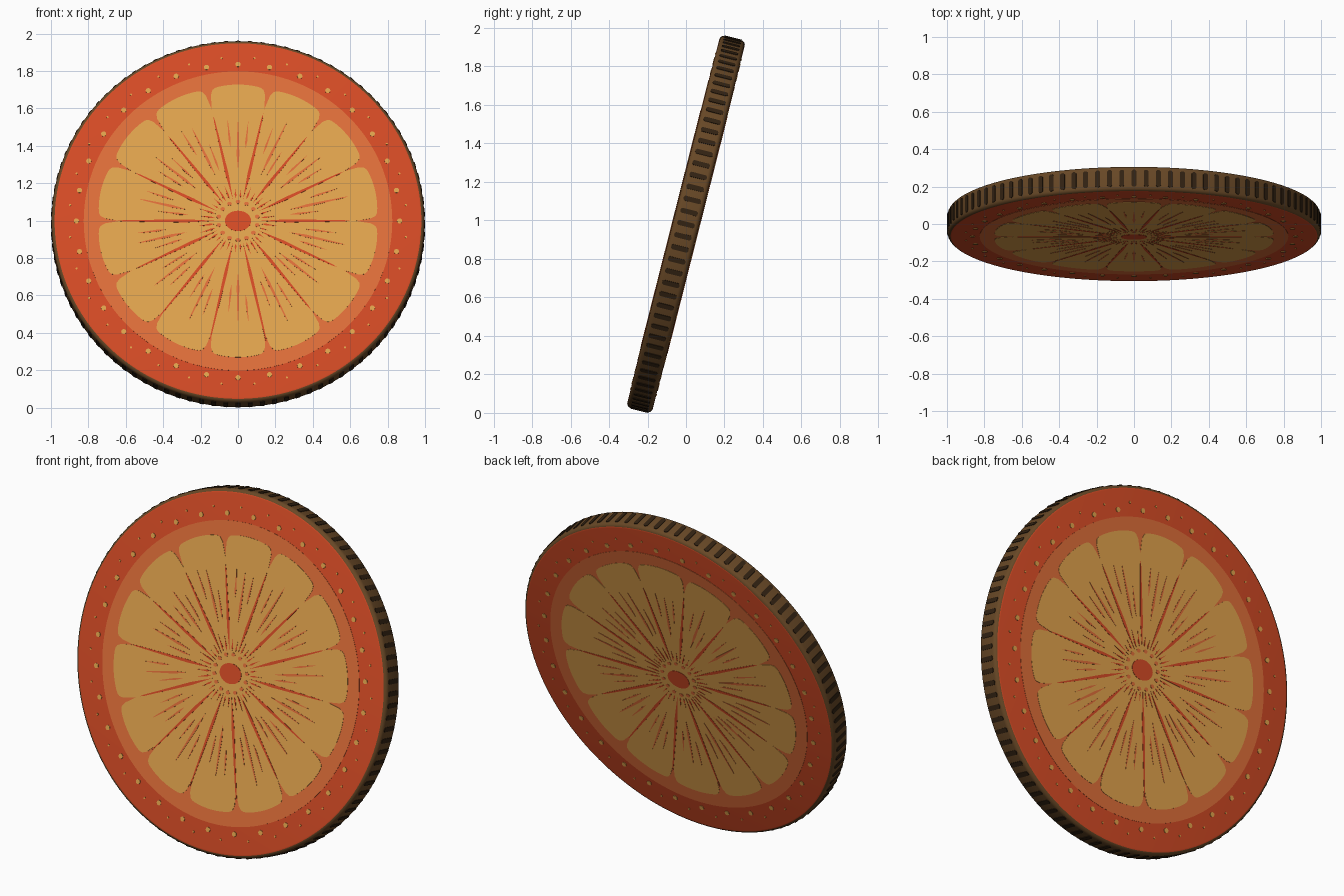
import bpy, bmesh, math, random
from mathutils import Matrix, Vector

if "Cube" in bpy.data.objects:
    bpy.data.objects.remove(bpy.data.objects["Cube"])

random.seed(4)
TAU = 2 * math.pi
SEG = 14            # fruit segments
H = 0.068           # half thickness of the disc
TILT = 0.248        # backward lean


def material(name, rgb):
    m = bpy.data.materials.new(name)
    lin = [(c / 255 / 12.92) if c < 10 else ((c / 255 + 0.055) / 1.055) ** 2.4 for c in rgb]
    m.diffuse_color = (*lin, 1)
    m.use_nodes = True
    m.node_tree.nodes["Principled BSDF"].inputs["Base Color"].default_value = m.diffuse_color
    return m


RIND = material("red orange rind", (213, 75, 37))
PITH = material("soft orange pith", (223, 110, 57))
PULP = material("golden pulp", (225, 163, 77))
BROWN = material("brown rim", (104, 72, 38))
DARK = material("dark brown grooves", (50, 34, 18))

LEAN = Matrix.Rotation(math.pi / 2 - TILT, 4, 'X')
BACK = Matrix.Rotation(math.pi, 4, 'Y')
parts = []


def finish(name, bm, mats):
    bm.transform(LEAN)
    bmesh.ops.recalc_face_normals(bm, faces=bm.faces[:])
    me = bpy.data.meshes.new(name)
    bm.to_mesh(me)
    bm.free()
    for m in mats:
        me.materials.append(m)
    ob = bpy.data.objects.new(name, me)
    bpy.context.collection.objects.link(ob)
    parts.append(ob)
    return ob


def prism(bm, outline, z0, z1, mat=Matrix()):
    """Closed plate: star-shaped outline with a fan on top and a side wall."""
    n = len(outline)
    c = Vector((sum(p[0] for p in outline) / n, sum(p[1] for p in outline) / n, 0))
    rings = [[bm.verts.new(mat @ Vector((p[0], p[1], z))) for p in outline] for z in (z0, z1)]
    mids = [bm.verts.new(mat @ (c + Vector((0, 0, z)))) for z in (z0, z1)]
    for i in range(n):
        j = (i + 1) % n
        bm.faces.new((rings[0][i], rings[0][j], rings[1][j], rings[1][i]))
        bm.faces.new((rings[1][i], rings[1][j], mids[1]))
        bm.faces.new((rings[0][j], rings[0][i], mids[0]))


def polar(r, a):
    return (r * math.sin(a), r * math.cos(a))


def ellipse(cx, cy, rx, ry, n):
    return [(cx + rx * math.cos(TAU * i / n), cy + ry * math.sin(TAU * i / n)) for i in range(n)]


def streak(a, r0, r1, w):
    """Thin radial spindle, widest at a third of its length."""
    s, c = math.sin(a), math.cos(a)
    rm = r0 + (r1 - r0) * 0.3
    pts = [(0, r0), (w / 2, rm), (w / 5, r1 - 0.03), (0, r1), (-w / 5, r1 - 0.03), (-w / 2, rm)]
    return [(x * c + y * s, -x * s + y * c) for x, y in pts]


def face_plates(name, outlines, level, mat):
    """Same painted plates on the front and the back of the disc."""
    for side, m in (("front", Matrix()), ("back", BACK)):
        bm = bmesh.new()
        for o in outlines:
            prism(bm, o, H - 0.001, H + 0.0015 * level, m)
        finish(side + "_" + name, bm, [mat])


# Disc body: rounded coin turned around its axis, flat rind faces on both sides
R, B, N = 0.997, 0.024, 192
half = [(R - B + B * math.sin(t * math.pi / 10), H - B + B * math.cos(t * math.pi / 10)) for t in range(6)]
profile = half + [(r, -z) for r, z in reversed(half)]
bm = bmesh.new()
rings = [[bm.verts.new((*polar(r, TAU * i / N), z)) for i in range(N)] for r, z in profile]
for a, b in zip(rings, rings[1:]):
    for i in range(N):
        j = (i + 1) % N
        bm.faces.new((a[i], a[j], b[j], b[i]))
for ring in (rings[0], rings[-1]):
    bm.faces.new(ring).material_index = 1
for f in bm.faces:          # the first sliver of rounding keeps the rind colour
    if abs(f.calc_center_median().z) > H - 0.002:
        f.material_index = 1
body = finish("disc_body", bm, [BROWN, RIND])

# Rim grooves: dark rounded bars lying across the edge
bm = bmesh.new()
W, L, C = 0.013, 0.046, 0.007
bar = [(-W, -L + C), (-W + C, -L), (W - C, -L), (W, -L + C),
       (W, L - C), (W - C, L), (-W + C, L), (-W, L - C)]
for k in range(96):
    a = TAU * k / 96
    m = Matrix.Rotation(a, 4, 'Z') @ Matrix.Rotation(math.pi / 2, 4, 'X')
    prism(bm, bar, 0.985, 1.0, m)
finish("rim_grooves", bm, [DARK])

# Pith ring
face_plates("pith", [ellipse(0, 0, 0.825, 0.825, 128)], 1, PITH)

# Pulp: scalloped outline with a narrow notch between segments
outline = []
STEPS = 24
for i in range(SEG * STEPS):
    t = abs((i % STEPS) / STEPS * 2 - 1)
    outline.append(polar(0.752 - 0.012 * t ** 2 - 0.11 * t ** 14, TAU * (i / STEPS - 0.5) / SEG))
face_plates("pulp", [outline], 2, PULP)

# Seams between segments
seams = [streak(TAU * (k + 0.5) / SEG, 0.12, random.uniform(0.58, 0.7), 0.017) for k in range(SEG)]
face_plates("seams", seams, 3, RIND)

# Juice streaks inside segments
juice = []
for k in range(SEG):
    a = TAU * k / SEG
    juice.append(streak(a, 0.28, random.uniform(0.54, 0.62), 0.015))
    for d in (-0.1, 0.1):
        r = random.uniform(0.26, 0.42)
        juice.append(streak(a + d, r, r + 0.16, 0.011))
face_plates("juice_streaks", juice, 3, PITH)

# Centre: core, surrounding flecks and short spikes
face_plates("core", [ellipse(0, 0, 0.07, 0.056, 32)], 3, RIND)
flecks = [ellipse(*polar(0.105, TAU * k / SEG), 0.013, 0.011, 8) for k in range(SEG)]
face_plates("core_flecks", flecks, 3, PITH)
spikes = [streak(TAU * k / SEG + d, 0.125, random.uniform(0.17, 0.22), 0.01)
          for k in range(SEG) for d in (-0.09, 0.09)]
face_plates("core_spikes", spikes, 3, RIND)

# Rind pores: a ring of dots and a ring of tiny ones between
pores = []
for k in range(32):
    pores.append(ellipse(*polar(0.864, TAU * k / 32), 0.014, 0.014, 10))
    pores.append(ellipse(*polar(0.902, TAU * (k + 0.5) / 32), 0.006, 0.006, 6))
face_plates("rind_pores", pores, 2, PULP)

# Smooth the body, then stand everything on the ground
bpy.ops.object.select_all(action='DESELECT')
body.select_set(True)
bpy.context.view_layer.objects.active = body
bpy.ops.object.shade_smooth_by_angle(angle=math.radians(35))
low = min(v.co.z for ob in parts for v in ob.data.vertices)
for ob in parts:
    ob.data.transform(Matrix.Translation((0, 0, -low)))
